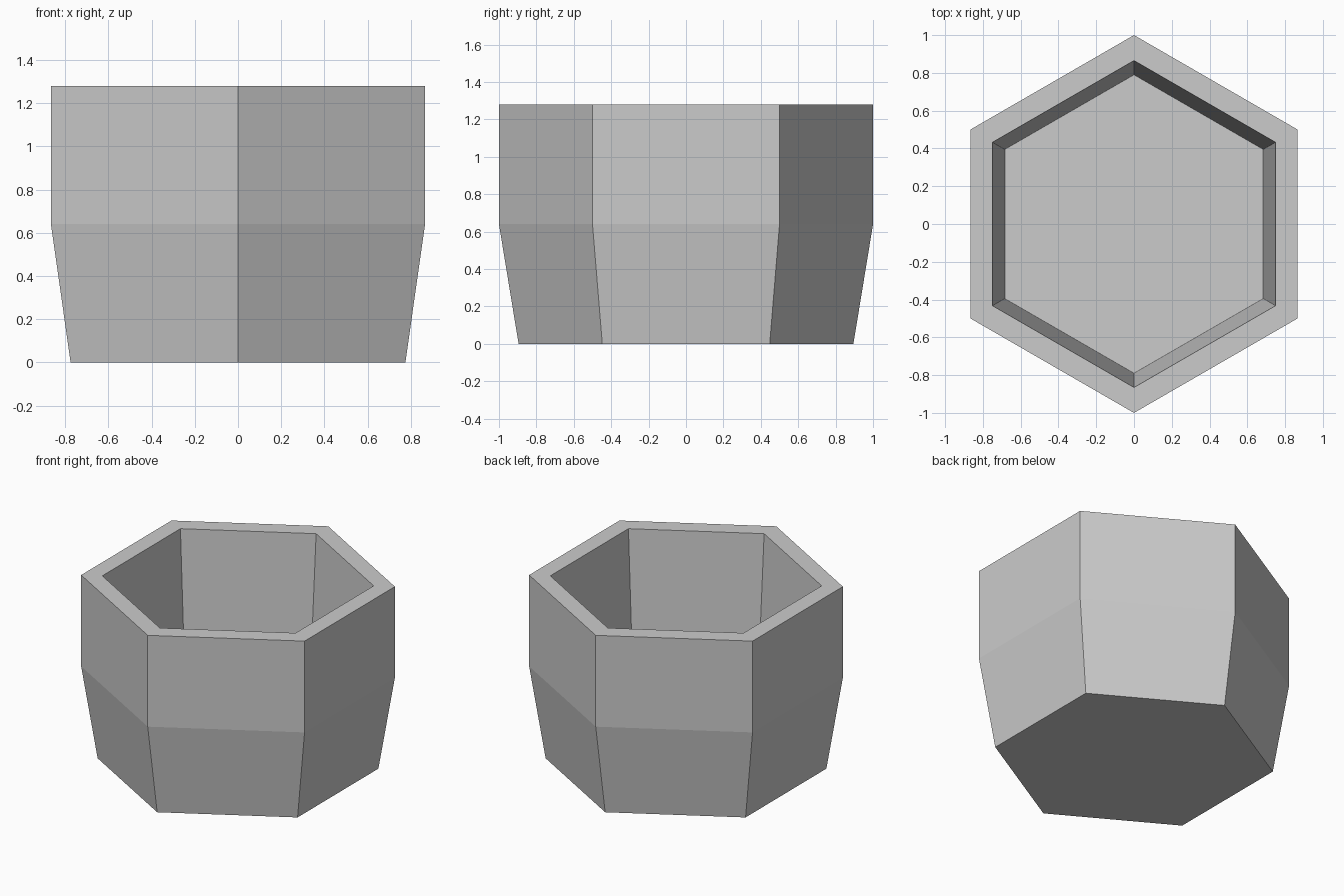
import bpy
import bmesh
from math import cos, sin, pi

default = bpy.data.objects.get("Cube")
if default:
    bpy.data.objects.remove(default, do_unlink=True)

SIDES = 6
# Radius and height, from the base, up the outside, over the rim, to the inner floor
PROFILE = [(0.895, 0.0), (1.0, 0.64), (1.0, 1.28), (0.865, 1.28), (0.79, 0.13)]

# Plain grey
grey = bpy.data.materials.new("plain_grey")
grey.use_nodes = True
colour = (0.6, 0.6, 0.6, 1.0)
grey.diffuse_color = colour
grey.node_tree.nodes["Principled BSDF"].inputs["Base Color"].default_value = colour

# Hexagonal pot: one ring per profile point, corners facing front and back
bm = bmesh.new()
rings = []
for radius, z in PROFILE:
    angles = [pi / 2 + 2 * pi * i / SIDES for i in range(SIDES)]
    rings.append([bm.verts.new((radius * cos(a), radius * sin(a), z)) for a in angles])

# Walls and rim
for low, high in zip(rings, rings[1:]):
    for i in range(SIDES):
        j = (i + 1) % SIDES
        bm.faces.new((low[i], low[j], high[j], high[i]))

# Underside and inner floor
bm.faces.new(rings[0][::-1])
bm.faces.new(rings[-1])

mesh = bpy.data.meshes.new("hexagonal_pot")
bm.to_mesh(mesh)
bm.free()
mesh.materials.append(grey)
pot = bpy.data.objects.new("hexagonal_pot", mesh)
bpy.context.collection.objects.link(pot)
